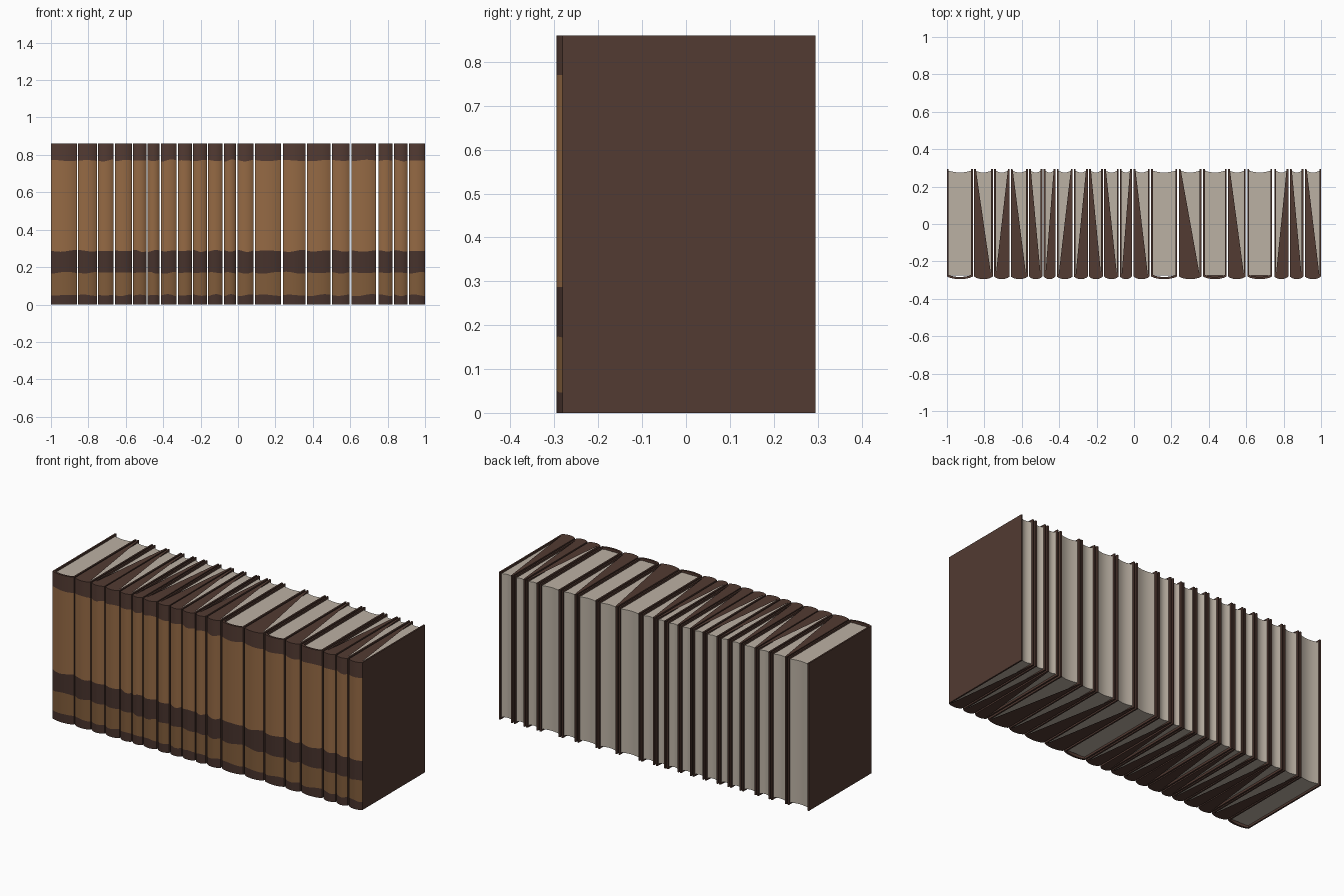
import bpy
import math
import random

random.seed(4)
if "Cube" in bpy.data.objects:
    bpy.data.objects.remove(bpy.data.objects["Cube"])


def material(name, rgb):
    m = bpy.data.materials.new(name)
    m.use_nodes = True
    m.diffuse_color = (*rgb, 1)
    m.node_tree.nodes["Principled BSDF"].inputs["Base Color"].default_value = (*rgb, 1)
    return m


BROWN = material("dark brown leather", (0.085, 0.043, 0.032))
GOLD = material("tan panel", (0.30, 0.143, 0.058))
LOW_GOLD = material("deep tan panel", (0.215, 0.105, 0.042))
LOW_BROWN = material("deep brown band", (0.062, 0.032, 0.025))
PAPER = material("paper", (0.50, 0.44, 0.37))

HEIGHT, BACK, FRONT, BULGE = 0.86, 0.295, -0.281, 0.014
BOARD = 0.009
LEVELS = [0, 0.05, 0.17, 0.287, 0.77, HEIGHT]
BAND_SLOT = [3, 2, 3, 1, 0]     # spine colour between levels
ARC = 8


def make_object(name, verts, faces, slots, mats):
    mesh = bpy.data.meshes.new(name)
    mesh.from_pydata(verts, [], faces)
    for m in mats:
        mesh.materials.append(m)
    for poly, slot in zip(mesh.polygons, slots):
        poly.material_index = slot
    obj = bpy.data.objects.new(name, mesh)
    bpy.context.collection.objects.link(obj)
    bpy.ops.object.select_all(action="DESELECT")
    obj.select_set(True)
    bpy.context.view_layer.objects.active = obj
    bpy.ops.object.shade_smooth_by_angle(angle=math.radians(40))
    return obj


def u_path(x0, x1, front, bulge):
    """Open path: back left, round the spine, back right."""
    arc = []
    for i in range(ARC + 1):
        t = i / ARC
        arc.append((x0 + (x1 - x0) * t, front - bulge * math.sin(math.pi * t) ** 0.7))
    return [(x0, BACK)] + arc + [(x1, BACK)]


def cover(name, x0, x1, top_wedge, low_wedge):
    outer = u_path(x0, x1, FRONT, BULGE)
    inner = u_path(x0 + BOARD, x1 - BOARD, FRONT + BOARD, BULGE * 0.8)
    n = len(outer)
    loop = outer + inner[::-1]
    size = len(loop)
    verts, faces, slots = [], [], []
    for k, z in enumerate(LEVELS):
        inside = 0 < k < len(LEVELS) - 1
        sway, phase = random.uniform(-0.006, 0.006), random.uniform(0, 3)
        for i, (x, y) in enumerate(loop):
            wave = sway * math.sin(phase + i * 0.6) if inside and i < n else 0
            verts.append((x, y, z + wave))
    for k in range(len(LEVELS) - 1):
        for i in range(size):
            j = (i + 1) % size
            a, b = k * size, (k + 1) * size
            faces.append((a + i, a + j, b + j, b + i))
            slots.append(BAND_SLOT[k] if 1 <= i < n - 2 else 0)
    # rims of the boards and spine, then the slanted half covers
    for base, flip, wedge in ((0, True, low_wedge), ((len(LEVELS) - 1) * size, False, top_wedge)):
        caps = [(i, i + 1, size - 2 - i, size - 1 - i) for i in range(n - 1)]
        ins = [size - 1 - i for i in range(n)]
        if wedge == "L":
            caps.append(tuple(ins[:-1]))
        elif wedge == "R":
            caps.append(tuple(ins[1:]))
        for cap in caps:
            f = [base + v for v in cap]
            faces.append(f[::-1] if flip else f)
            slots.append(0)
    make_object(name, verts, faces, slots, [BROWN, GOLD, LOW_GOLD, LOW_BROWN])


def pages(name, x0, x1):
    left, right = x0 + BOARD * 0.9, x1 - BOARD * 0.9
    outline = [(left, FRONT + BOARD * 0.5), (right, FRONT + BOARD * 0.5)]
    for i in range(ARC + 1):     # hollow fore edge
        t = i / ARC
        outline.append((right + (left - right) * t, 0.285 - 0.010 * math.sin(math.pi * t)))
    n = len(outline)
    verts = [(x, y, z) for z in (0.012, HEIGHT - 0.012) for x, y in outline]
    faces = [(i, (i + 1) % n, n + (i + 1) % n, n + i) for i in range(n)]
    faces += [tuple(range(n))[::-1], tuple(range(n, 2 * n))]
    make_object(name, verts, faces, [0] * len(faces), [PAPER])


# left edge, right edge of every book
BOOKS = [(-1, -.862), (-.855, -.755), (-.748, -.665), (-.658, -.568), (-.561, -.49),
         (-.483, -.42), (-.412, -.328), (-.321, -.247), (-.24, -.167), (-.16, -.082),
         (-.075, -.012), (-.002, .083), (.092, .23), (.24, .36), (.37, .495),
         (.503, .597), (.606, .738), (.75, .825), (.834, .905), (.914, 1)]
TOP = "-LRLLRRRLLRL-L-L-RLL"
LOW = "-LRLLRRRLLRL-LLLLRLL"

for number, (x0, x1) in enumerate(BOOKS):
    cover(f"book_cover_{number + 1}", x0, x1, TOP[number], LOW[number])
    pages(f"book_pages_{number + 1}", x0, x1)
